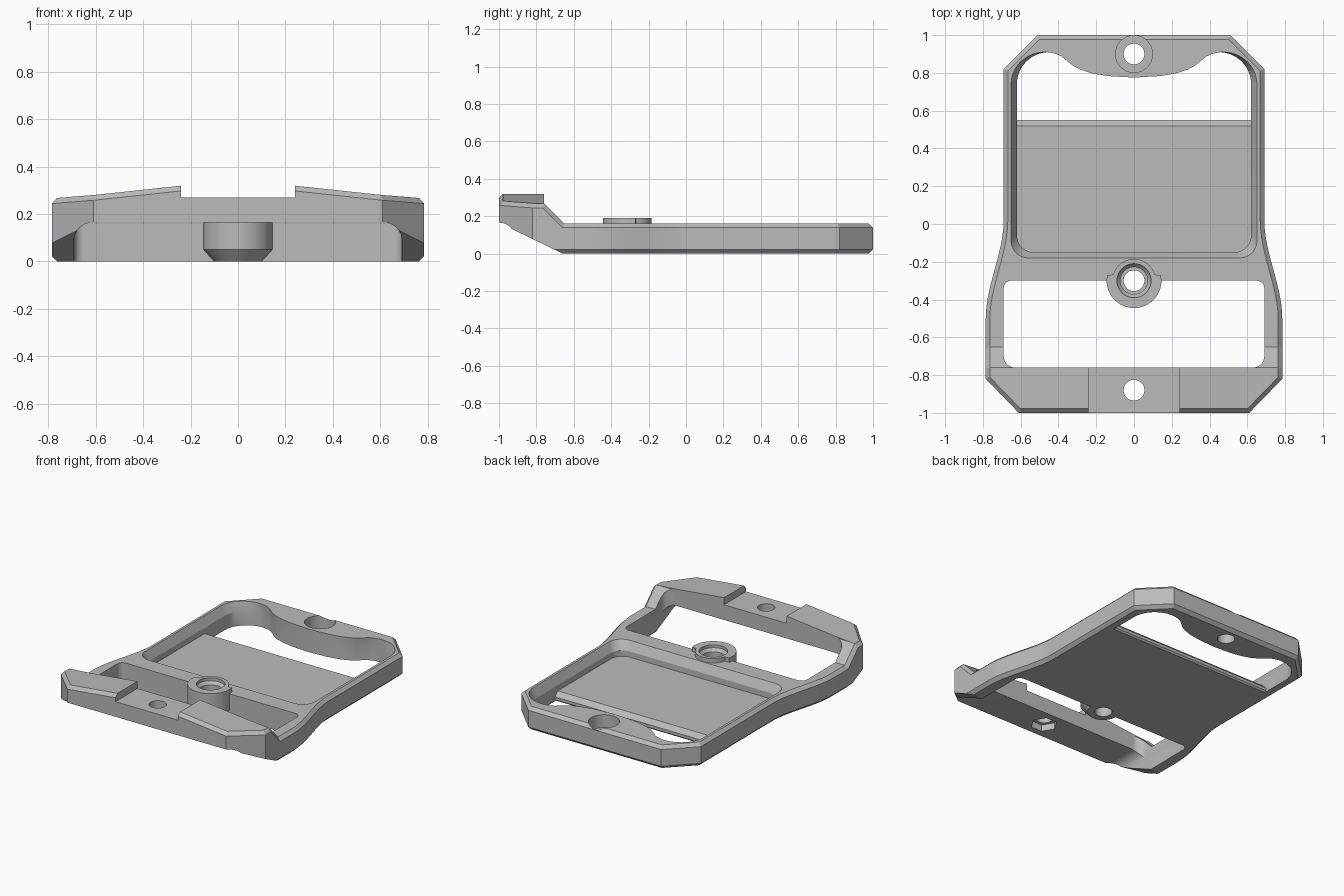
import bpy, bmesh, math

cube = bpy.data.objects.get("Cube")
if cube:
    bpy.data.objects.remove(cube, do_unlink=True)

grey = bpy.data.materials.new("plain_grey")
grey.use_nodes = True
colour = (0.5, 0.5, 0.5, 1)
grey.diffuse_color = colour
grey.node_tree.nodes["Principled BSDF"].inputs["Base Color"].default_value = colour


def loft(name, rings):
    """Closed solid through matching rings of 3D points."""
    bm = bmesh.new()
    loops = [[bm.verts.new(p) for p in ring] for ring in rings]
    n = len(loops[0])
    bm.faces.new(loops[0])
    bm.faces.new(loops[-1])
    for a, b in zip(loops, loops[1:]):
        for i in range(n):
            j = (i + 1) % n
            bm.faces.new((a[i], a[j], b[j], b[i]))
    bmesh.ops.recalc_face_normals(bm, faces=bm.faces)
    mesh = bpy.data.meshes.new(name)
    bm.to_mesh(mesh)
    bm.free()
    mesh.materials.append(grey)
    obj = bpy.data.objects.new(name, mesh)
    bpy.context.collection.objects.link(obj)
    return obj


def at_z(pts, z):
    return [(x, y, z) for x, y in pts]


def upright(name, pts, z0, z1):
    return loft(name, [at_z(pts, z0), at_z(pts, z1)])


def mirrored(half):
    """Half outline with x >= 0, completed across the centre line."""
    return half + [(-x, y) for x, y in reversed(half) if x > 0.001]


def arc(cx, cy, r, a0, a1, n=8):
    angles = [math.radians(a0 + (a1 - a0) * i / n) for i in range(n + 1)]
    return [(cx + r * math.cos(a), cy + r * math.sin(a)) for a in angles]


def circle(y, r, n=40):
    return arc(0, y, r, 0, 360, n)[:-1]


def combine(obj, tool, operation):
    mod = obj.modifiers.new("combine", "BOOLEAN")
    mod.operation = operation
    mod.solver = "EXACT"
    mod.object = tool
    bpy.context.view_layer.objects.active = obj
    bpy.ops.object.modifier_apply(modifier=mod.name)
    bpy.data.objects.remove(tool, do_unlink=True)


def cut(obj, pts, z0, z1):
    combine(obj, upright("cutter", pts, z0, z1), "DIFFERENCE")


# Frame: plan outline crossed with side and front profiles
flare = []
for i in range(13):
    t = i / 12
    flare.append((0.69 + 0.095 * t * t * (3 - 2 * t), 0.02 - 0.52 * t))
plan = mirrored([(0.51, 1), (0.69, 0.82)] + flare + [(0.785, -0.82), (0.61, -1)])
frame = upright("frame", plan, -0.2, 0.6)

side = [(1.2, 0), (1.2, 0.16), (-0.65, 0.16), (-0.76, 0.27), (-0.76, 0.5),
        (-1.2, 0.5), (-1.2, 0.262), (-0.66, 0)]
combine(frame, loft("side_profile", [[(x, y, z) for y, z in side] for x in (-1, 1)]), "INTERSECT")

front = mirrored([(0, 0.345), (0.61, 0.28), (0.9, 0.257), (0.9, -0.3)])
combine(frame, loft("front_profile", [[(x, y, z) for x, z in front] for y in (-1.3, 1.3)]), "INTERSECT")

# Chamfer the outer rim
bm = bmesh.new()
bm.from_mesh(frame.data)
bmesh.ops.remove_doubles(bm, verts=bm.verts, dist=0.0005)
rim = []
for e in bm.edges:
    if not e.is_manifold or e.calc_face_angle_signed() < 0.9:
        continue
    pad_back = all(abs(v.co.y + 0.76) < 0.01 and abs(v.co.x) < 0.77 for v in e.verts)
    underside = all(v.co.y < -0.6 and v.co.z < 0.2 for v in e.verts)
    if not (pad_back or underside):
        rim.append(e)
bmesh.ops.bevel(bm, geom=rim, offset=0.022, segments=1, affect="EDGES", clamp_overlap=True)
bm.to_mesh(frame.data)
bm.free()

# Centre notch between the raised front pads
cut(frame, [(-0.24, -1.2), (0.24, -1.2), (0.24, -0.7), (-0.24, -0.7)], 0.27, 0.6)

# Large opening with a wavy back edge and a sloped upper rim
pocket = mirrored([(0, -0.15)] + arc(0.53, -0.06, 0.09, -90, 0)
                  + arc(0.45, 0.74, 0.17, 0, 120, 14)
                  + [(0.31, 0.84), (0.27, 0.817), (0.21, 0.797), (0.13, 0.783), (0, 0.775)])
wide = [(x * 1.05, y - 0.03 if y < 0 else y) for x, y in pocket]
combine(frame, loft("cutter", [at_z(pocket, -0.1), at_z(pocket, 0.1),
                               at_z(wide, 0.16), at_z(wide, 0.3)]), "DIFFERENCE")

# Front opening and the arch under the front bar
opening = mirrored(arc(0.65, -0.34, 0.04, 90, 0) + arc(0.63, -0.70, 0.06, 0, -90))
cut(frame, opening, -0.1, 0.6)
arch = mirrored([(0.692, -0.2)] + arc(0.612, 0.085, 0.08, 0, 90))
combine(frame, loft("cutter", [[(x, y, z) for x, z in arch] for y in (-1.2, -0.5)]), "DIFFERENCE")

# Screw boss on the cross bar, narrower at the back
boss_plan = [(x, -0.3 + y) for x, y in arc(0, 0, 0.145, -192, 12, 24) + arc(0, 0, 0.115, 16, 164, 16)]
boss_foot = [(x * 0.69, -0.3 + (y + 0.3) * 0.69) for x, y in boss_plan]
boss = loft("boss", [at_z(boss_foot, 0), at_z(boss_plan, 0.05), at_z(boss_plan, 0.19)])
combine(frame, boss, "UNION")

# Screw holes with their recesses
for y in (-0.88, -0.3, 0.9):
    cut(frame, circle(y, 0.055), -0.1, 0.6)
combine(frame, loft("cutter", [at_z(circle(-0.3, 0.072), 0.1), at_z(circle(-0.3, 0.072), 0.15),
                               at_z(circle(-0.3, 0.09), 0.17), at_z(circle(-0.3, 0.09), 0.4)]),
        "DIFFERENCE")
cut(frame, circle(0.9, 0.098), 0.07, 0.5)
cut(frame, circle(-0.88, 0.085, 6), 0.1, 0.21)

# Floor plate with a sloped back edge
floor = [(-0.16, 0), (0.54, 0), (0.55, 0.01), (0.55, 0.03), (0.52, 0.06), (-0.16, 0.06)]
plate = loft("floor_plate", [[(x, y, z) for y, z in floor] for x in (-0.625, 0.625)])

for obj in (frame, plate):
    bpy.ops.object.select_all(action="DESELECT")
    obj.select_set(True)
    bpy.context.view_layer.objects.active = obj
    bpy.ops.object.shade_smooth_by_angle(angle=math.radians(25))
